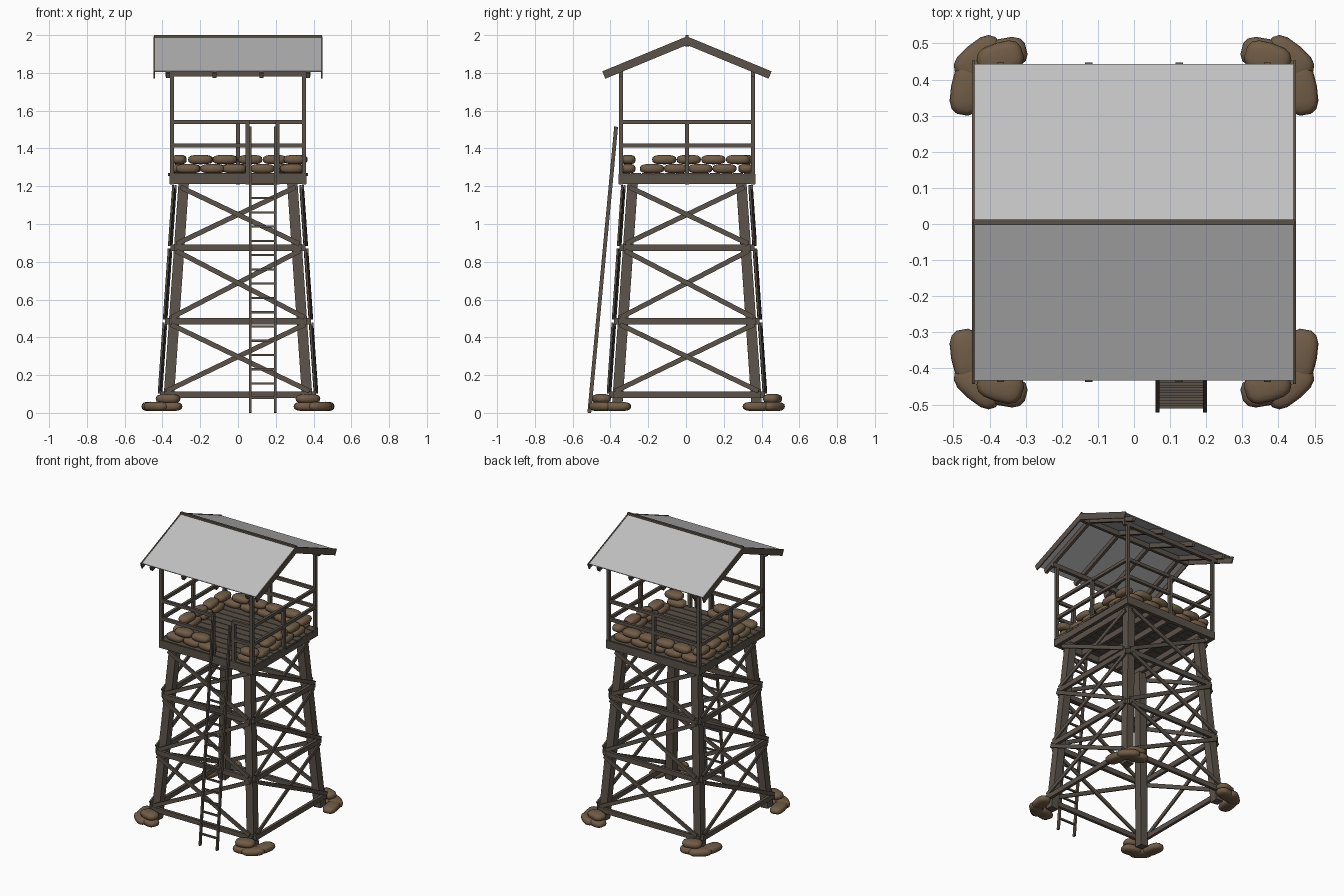
import bpy, bmesh, math, random
from mathutils import Vector, Matrix

if "Cube" in bpy.data.objects:
    bpy.data.objects.remove(bpy.data.objects["Cube"])

random.seed(4)
DY = 0.005          # small shift of the tower in depth


def material(name, rgb):
    m = bpy.data.materials.new(name)
    m.diffuse_color = (*rgb, 1)
    m.use_nodes = True
    m.node_tree.nodes["Principled BSDF"].inputs["Base Color"].default_value = m.diffuse_color
    return m


WOOD = material("weathered wood", (0.105, 0.085, 0.067))
PLANK = material("floor wood", (0.095, 0.076, 0.059))
SACK = material("sandbag cloth", (0.165, 0.108, 0.062))
SHEET = material("roof sheet", (0.53, 0.53, 0.53))


def beam(bm, a, b, w, h, up=(0, 0, 1)):
    """Box from a to b; h is measured along 'up', w across it."""
    a, b = Vector(a), Vector(b)
    d = (b - a).normalized()
    side = d.cross(Vector(up)).normalized()
    top = side.cross(d)
    rot = Matrix((side, d, top)).transposed().to_4x4()
    size = Matrix.Diagonal((w, (b - a).length, h, 1))
    bmesh.ops.create_cube(bm, size=1, matrix=Matrix.Translation((a + b) / 2) @ rot @ size)


def bag(bm, x, y, z, turn, length=0.13, width=0.08, height=0.05):
    """Pillow shape made from a squared-off sphere."""
    new = bmesh.ops.create_uvsphere(bm, u_segments=14, v_segments=8, radius=1)["verts"]
    place = Matrix.Translation((x, y, z)) @ Matrix.Rotation(turn, 4, 'Z')
    half = (length / 2, width / 2, height / 2)
    for v in new:
        v.co = place @ Vector([math.copysign(abs(c) ** 0.7, c) * s for c, s in zip(v.co, half)])


def finish(bm, name, mat, smooth=False, dy=DY):
    bmesh.ops.recalc_face_normals(bm, faces=bm.faces)
    me = bpy.data.meshes.new(name)
    bm.to_mesh(me)
    bm.free()
    me.materials.append(mat)
    ob = bpy.data.objects.new(name, me)
    bpy.context.collection.objects.link(ob)
    ob.location.y = dy
    if smooth:
        me.shade_smooth()
    return ob


def four_sides(bm):
    """Repeat the front side around the tower."""
    geom = bm.verts[:] + bm.edges[:] + bm.faces[:]
    for k in (1, 2, 3):
        dup = bmesh.ops.duplicate(bm, geom=geom)["geom"]
        bmesh.ops.rotate(bm, cent=(0, 0, 0), matrix=Matrix.Rotation(k * math.pi / 2, 3, 'Z'),
                         verts=[g for g in dup if isinstance(g, bmesh.types.BMVert)])


def leg_c(z):
    return 0.372 - 0.084 * z / 1.21


# Tapering legs
bm = bmesh.new()
for sx in (-1, 1):
    for sy in (-1, 1):
        beam(bm, (sx * leg_c(0.02), sy * leg_c(0.02), 0.02),
             (sx * leg_c(1.22), sy * leg_c(1.22), 1.22), 0.055, 0.055, (0, 1, 0))
finish(bm, "legs", WOOD)

# Horizontal girts
LEVELS = (0.095, 0.485, 0.875)
bm = bmesh.new()
for z in LEVELS:
    c, y = leg_c(z), -leg_c(z) - 0.037
    beam(bm, (-c - 0.027, y, z), (c + 0.027, y, z), 0.02, 0.034)
four_sides(bm)
finish(bm, "girts", WOOD)

# Crossed braces
bm = bmesh.new()
for z0, z1 in ((0.115, 0.468), (0.505, 0.858), (0.895, 1.195)):
    for s, out in ((-1, 0.042), (1, 0.054)):
        beam(bm, (s * (leg_c(z0) + 0.015), -leg_c(z0) - out, z0),
             (-s * (leg_c(z1) + 0.015), -leg_c(z1) - out, z1), 0.026, 0.011, (0, -1, 0))
four_sides(bm)
finish(bm, "cross_braces", WOOD)

# Platform rim and joists
bm = bmesh.new()
beam(bm, (-0.362, -0.35, 1.238), (0.362, -0.35, 1.238), 0.024, 0.054)
four_sides(bm)
for i in range(5):
    x = -0.28 + 0.14 * i
    beam(bm, (x, -0.34, 1.232), (x, 0.34, 1.232), 0.024, 0.04)
finish(bm, "platform_frame", WOOD)

# Floor planks
bm = bmesh.new()
for i in range(12):
    y = -0.33 + 0.06 * i
    e = 0.362 + random.uniform(0, 0.008)
    beam(bm, (-e, y, 1.262), (e, y, 1.262), 0.055, 0.015)
finish(bm, "floor_planks", PLANK)

# Corner posts, rail posts
bm = bmesh.new()
P = 0.35
for sx in (-1, 1):
    for sy in (-1, 1):
        beam(bm, (sx * P, sy * P, 1.21), (sx * P, sy * P, 1.80), 0.022, 0.022, (0, 1, 0))
for x, y in ((-P, 0), (P, 0), (0, P), (0.05, -P), (0.21, -P)):
    beam(bm, (x, y, 1.21), (x, y, 1.54), 0.022, 0.022, (0, 1, 0))
finish(bm, "posts", WOOD)

# Guard rails, open at the ladder
bm = bmesh.new()
for z in (1.415, 1.54):
    for a, b in (((-P, P), (P, P)), ((-P, -P), (-P, P)), ((P, -P), (P, P)),
                 ((-P, -P), (0.06, -P)), ((0.20, -P), (P, -P))):
        beam(bm, (*a, z), (*b, z), 0.018, 0.022)
finish(bm, "guard_rails", WOOD)

# Ladder
bm = bmesh.new()
foot, head = Vector((0, -0.512, 0.0)), Vector((0, -0.37, 1.515))
for x in (0.065, 0.197):
    o = Vector((x, 0, 0))
    beam(bm, foot + o, head + o, 0.011, 0.02, (0, -1, 0))
for i in range(16):
    p = foot.lerp(head, (0.08 + 0.0755 * i) / 1.515)
    beam(bm, p + Vector((0.062, 0, 0)), p + Vector((0.2, 0, 0)), 0.012, 0.011)
finish(bm, "ladder", WOOD, dy=0)

# Roof: sheets, rafters, barge boards, ridge
RIDGE, SLOPE = 1.99, 0.413


def slope_beam(bm, x, s, w, h, drop, reach):
    n = Vector((0, s * SLOPE, 1)).normalized()
    a = Vector((x, 0, RIDGE)) - n * drop
    b = Vector((x, s * reach, RIDGE - SLOPE * reach)) - n * drop
    beam(bm, a, b, w, h, n)


bm = bmesh.new()
for s in (-1, 1):
    slope_beam(bm, 0, s, 0.882, 0.006, 0.003, 0.438)
finish(bm, "roof_sheets", SHEET)

bm = bmesh.new()
for s in (-1, 1):
    for x in (-0.37, -0.125, 0.125, 0.37):
        slope_beam(bm, x, s, 0.02, 0.03, 0.021, 0.445)
    for x in (-0.444, 0.444):
        slope_beam(bm, x, s, 0.008, 0.042, 0.018, 0.447)
    beam(bm, (-0.385, s * P, 1.796), (0.385, s * P, 1.796), 0.022, 0.03)
beam(bm, (-0.44, 0, 1.958), (0.44, 0, 1.958), 0.02, 0.036)
beam(bm, (-0.446, 0, 1.993), (0.446, 0, 1.993), 0.016, 0.014)
finish(bm, "roof_frame", WOOD)

# Sandbag wall on the platform, two staggered layers
bm = bmesh.new()
H = math.pi / 2
LOW, HIGH, R = 1.293, 1.341, 0.312


def jitter(a=0.08):
    return random.uniform(-a, a)


for x in (-0.265, -0.135, -0.02, 0.285):
    bag(bm, x, -R, LOW, jitter())
for x in (-0.2, -0.07, 0.305):
    bag(bm, x, -R, HIGH, jitter())
for i in range(5):
    bag(bm, -0.26 + 0.13 * i, R, LOW, jitter())
    if i < 4:
        bag(bm, -0.195 + 0.13 * i, R, HIGH, jitter())
for s in (-1, 1):
    for i in range(4):
        bag(bm, s * R, -0.185 + 0.128 * i, LOW, H + jitter())
        bag(bm, s * R, -0.12 + 0.13 * i, HIGH, H + jitter())
finish(bm, "platform_sandbags", SACK, True)

# Sandbags around each foot
bm = bmesh.new()
for sx in (-1, 1):
    for sy in (-1, 1):
        m = sx * sy
        for x, y, z, t, l in ((0.462, 0.37, 0.034, 1.75, 0.15), (0.43, 0.453, 0.034, -0.7, 0.15),
                              (0.365, 0.463, 0.034, -0.25, 0.14), (0.37, 0.453, 0.075, -0.3, 0.13)):
            bag(bm, sx * x, sy * y, z, m * t, l, 0.09, 0.05)
finish(bm, "foot_sandbags", SACK, True)
